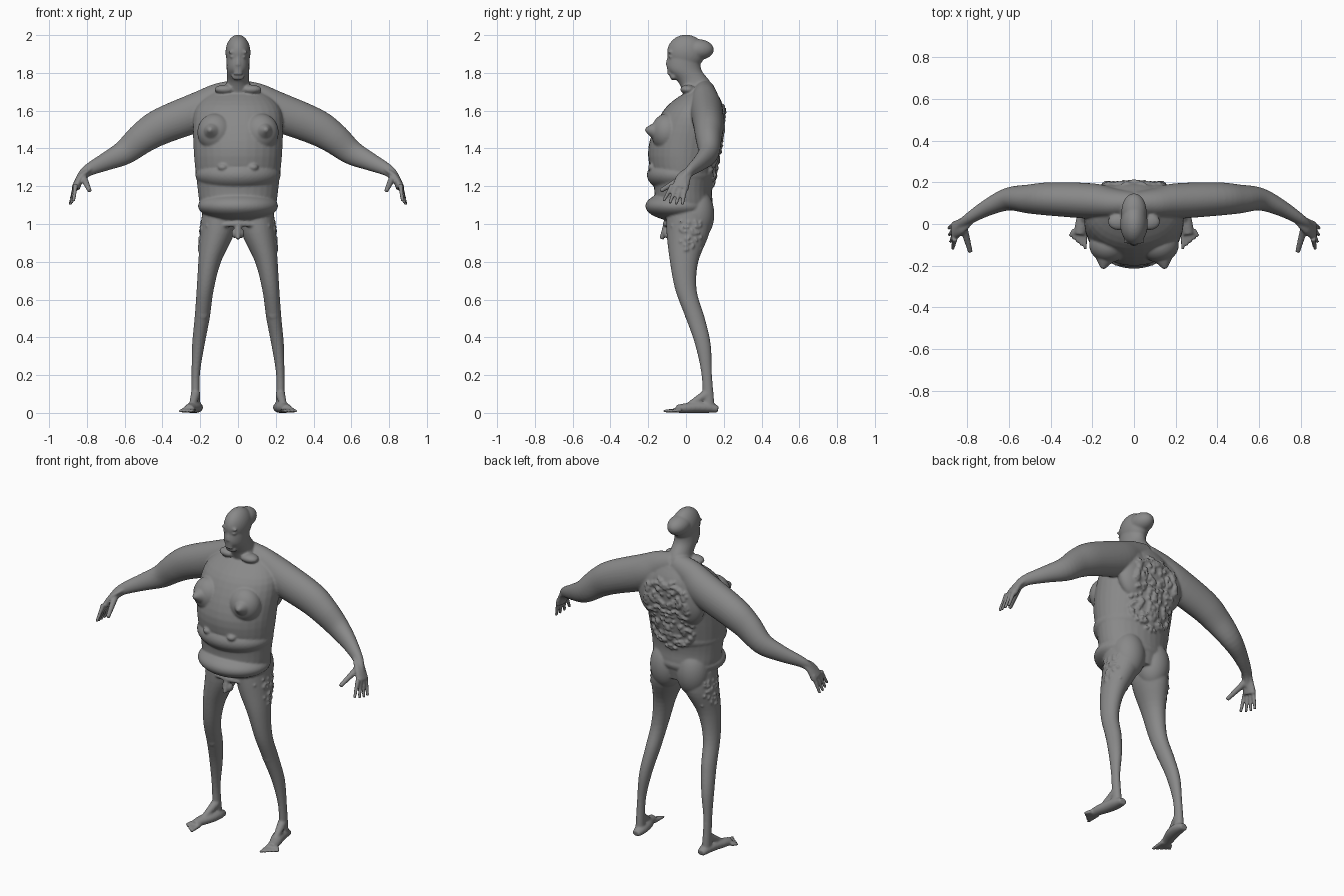
import bpy, bmesh, math, random
from mathutils import Vector, Matrix
from mathutils.bvhtree import BVHTree

cube = bpy.data.objects.get("Cube")
if cube:
    bpy.data.objects.remove(cube, do_unlink=True)

random.seed(4)
bm = bmesh.new()
RIGHT, FORWARD, UP = Matrix.Identity(3)


def smooth_rings(rings, steps=5):
    """Run a smooth spline through rings of (x, y, z, width, depth)."""
    rings = [Vector(ring) for ring in rings]
    padded = [rings[0], *rings, rings[-1]]
    result = []
    for before, start, end, after in zip(padded, padded[1:], padded[2:], padded[3:]):
        leave, arrive = (end - before) / 2, (after - start) / 2
        for step in range(steps):
            t = step / steps
            ease = t * t * (3 - 2 * t)
            result.append(start.lerp(end, ease)
                          + leave * t * (1 - t) ** 2 - arrive * t * t * (1 - t))
    return result + [rings[-1]]


def loft(rings, across=RIGHT, upright=False, sides=32):
    """Closed tube of elliptic rings, their width measured along 'across'."""
    rings = smooth_rings(rings)
    centres = [Vector(ring[:3]) for ring in rings]
    loops = []
    for index, (centre, ring) in enumerate(zip(centres, rings)):
        following = centres[min(index + 1, len(centres) - 1)]
        previous = centres[max(index - 1, 0)]
        along = UP if upright else (following - previous).normalized()
        u = (across - along * across.dot(along)).normalized()
        v = along.cross(u)
        loop = []
        for corner in range(sides):
            angle = math.tau * corner / sides
            offset = u * math.cos(angle) * ring[3] + v * math.sin(angle) * ring[4]
            loop.append(bm.verts.new(centre + offset))
        loops.append(loop)
    faces = [bm.faces.new(loops[0]), bm.faces.new(loops[-1])]
    for lower, upper in zip(loops, loops[1:]):
        for corner in range(sides):
            # Negative indexing closes the ring
            faces.append(bm.faces.new((lower[corner - 1], lower[corner],
                                       upper[corner], upper[corner - 1])))
    bmesh.ops.recalc_face_normals(bm, faces=faces)


def trunk(profile):
    """Upright loft from (height, front, back, half width)."""
    loft([(0, (front + back) / 2, height, width, (back - front) / 2)
          for height, front, back, width in profile], upright=True)


def limb(points, stretch, **options):
    """Loft from (x, y, z, radius), its depth a fixed multiple of the radius."""
    loft([(x, y, z, radius, radius * stretch) for x, y, z, radius in points], **options)


def taper(start, end, thickness):
    """Thin round tube that narrows towards its end."""
    limb([(*start, thickness), (*end, thickness * .6)], stretch=1, sides=12)


def blob(centre, radii, detail=4):
    matrix = Matrix.Translation(centre) @ Matrix.Diagonal((*radii, 1))
    bmesh.ops.create_icosphere(bm, subdivisions=detail, radius=1, matrix=matrix)


# Torso, with two heavy rolls of belly and the chest
trunk([(1, -.1, .12, .16), (1.1, -.16, .14, .2), (1.2, -.17, .14, .215),
       (1.4, -.2, .18, .235), (1.6, -.12, .2, .23), (1.7, 0, .16, .14)])
blob(centre=(0, -.035, 1.095), radii=(.212, .18, .08))
blob(centre=(0, -.025, 1.26), radii=(.226, .182, .1))

# Neck, jaw and skull with the overhanging back
trunk([(1.66, 0, .17, .09), (1.75, -.04, .13, .06), (1.82, -.1, .08, .06), (1.9, -.09, .08, .06)])
blob(centre=(0, 0, 1.908), radii=(.066, .1, .094))
blob(centre=(0, .06, 1.923), radii=(.06, .087, .056))

# Face: nose, mouth, chin, brow and eye
taper(start=(0, -.092, 1.84), end=(0, -.085, 1.9), thickness=.017)
for height in (1.795, 1.81):
    blob(centre=(0, -.085, height), radii=(.026, .015, .006))
blob(centre=(0, -.065, 1.78), radii=(.035, .02, .02))
blob(centre=(.026, -.085, 1.91), radii=(.026, .01, .01))
blob(centre=(.028, -.078, 1.885), radii=(.015, .015, .01))

# Collar fold
blob(centre=(.07, .01, 1.712), radii=(.055, .04, .025))

# Breast with nipple, and belly bump
blob(centre=(.12, -.1, 1.485), radii=(.095, .085, .1))
limb([(.13, -.12, 1.485, .075), (.142, -.175, 1.495, .04), (.15, -.215, 1.5, .01)], stretch=1)
blob(centre=(.08, -.175, 1.3), radii=(.028, .026, .02))

# Shoulder blade and buttock
blob(centre=(.11, .13, 1.53), radii=(.11, .066, .16))
blob(centre=(.088, .055, 1.05), radii=(.095, .095, .14))

# Arm from the neck base to the wrist, then the palm
limb([(0, .1, 1.7, .055), (.1, .1, 1.66, .072), (.2, .11, 1.6, .085), (.4, .12, 1.52, .08),
      (.5, .12, 1.46, .07), (.6, .12, 1.38, .055), (.7, .08, 1.33, .04), (.8, .02, 1.28, .026),
      (.84, -.02, 1.23, .02)], stretch=1.2, across=FORWARD)
limb([(.78, .03, 1.29, .025), (.83, -.01, 1.25, .038), (.86, -.03, 1.19, .045)],
     stretch=.5, across=FORWARD)

# Fingers fan out from the palm, followed by the thumb
for finger in range(4):
    spread = finger / 3
    bend = spread * spread
    taper(start=(.86, -.07 * spread, 1.21),
          end=(.89 - .02 * bend, -.02 - .1 * spread, 1.1 + .02 * bend), thickness=.014)
taper(start=(.82, -.01, 1.25), end=(.785, -.135, 1.175), thickness=.02)

# Leg and kneecap
limb([(.1, .01, 1.06, .09), (.11, .01, .95, .09), (.15, -.01, .8, .06), (.174, 0, .65, .045),
      (.19, .05, .5, .04), (.21, .09, .36, .033), (.224, .11, .2, .022), (.224, .12, .04, .025)],
     stretch=1.25, upright=True)
blob(centre=(.187, .012, .53), radii=(.03, .02, .04))

# Foot, resting on the ground at every ring, and instep
limb([(x, y, radius * .8, radius) for x, y, radius in
      ((.22, .17, .023), (.22, .12, .035), (.23, .06, .037), (.25, 0, .032), (.26, -.05, .026))],
     stretch=.8)
taper(start=(.224, .11, .1), end=(.245, 0, .03), thickness=.026)

# Toes, from the big one outwards
for toe in range(5):
    spread = toe / 4
    taper(start=(.236 + .05 * spread, -.03, .015),
          end=(.234 + .075 * spread, -.12 + .06 * spread, .009), thickness=.013)

# Groin and its crease
taper(start=(0, -.11, 1), end=(.17, -.07, .99), thickness=.015)
blob(centre=(.016, -.1, .95), radii=(.018, .022, .026))
taper(start=(0, -.1, 1), end=(0, -.13, .92), thickness=.02)

# Warty growths, dropped onto the skin of the back and hip
skin = BVHTree.FromBMesh(bm)


def growth(origin, direction, size):
    """Put one lumpy wart where the line from origin meets the skin."""
    hit = skin.ray_cast(origin, direction)[0]
    if hit:
        radii = [size * random.uniform(.7, 1.5) for axis in range(3)]
        blob(centre=hit - direction * size * .3, radii=radii, detail=2)


for wart in range(150):
    x, z = random.random(), random.uniform(-1, 1)
    if x * x + z ** 4 < 1:
        growth(Vector((x * .15, 1, 1.42 + z * .22)), -FORWARD, size=.01)
for wart in range(40):
    y, z = random.uniform(-.03, .08), random.uniform(.86, 1.02)
    growth(Vector((1, y, z)), -RIGHT, size=.007)

# Clay material
clay = bpy.data.materials.new("clay grey")
clay.use_nodes = True
clay.diffuse_color = (.25, .25, .25, 1)
shader = clay.node_tree.nodes["Principled BSDF"]
shader.inputs["Base Color"].default_value = clay.diffuse_color

# Mirror the parts and fuse them into one smooth skin
mesh = bpy.data.meshes.new("body")
bm.to_mesh(mesh)
bm.free()
mesh.materials.append(clay)
body = bpy.data.objects.new("body", mesh)
bpy.context.collection.objects.link(body)

mirror = body.modifiers.new("both sides", "MIRROR")
mirror.use_mirror_merge = False
fuse = body.modifiers.new("fuse", "REMESH")
fuse.mode = "VOXEL"
fuse.voxel_size = .006
fuse.use_smooth_shade = True
soften = body.modifiers.new("soften", "SMOOTH")
soften.factor = .5
soften.iterations = 5
